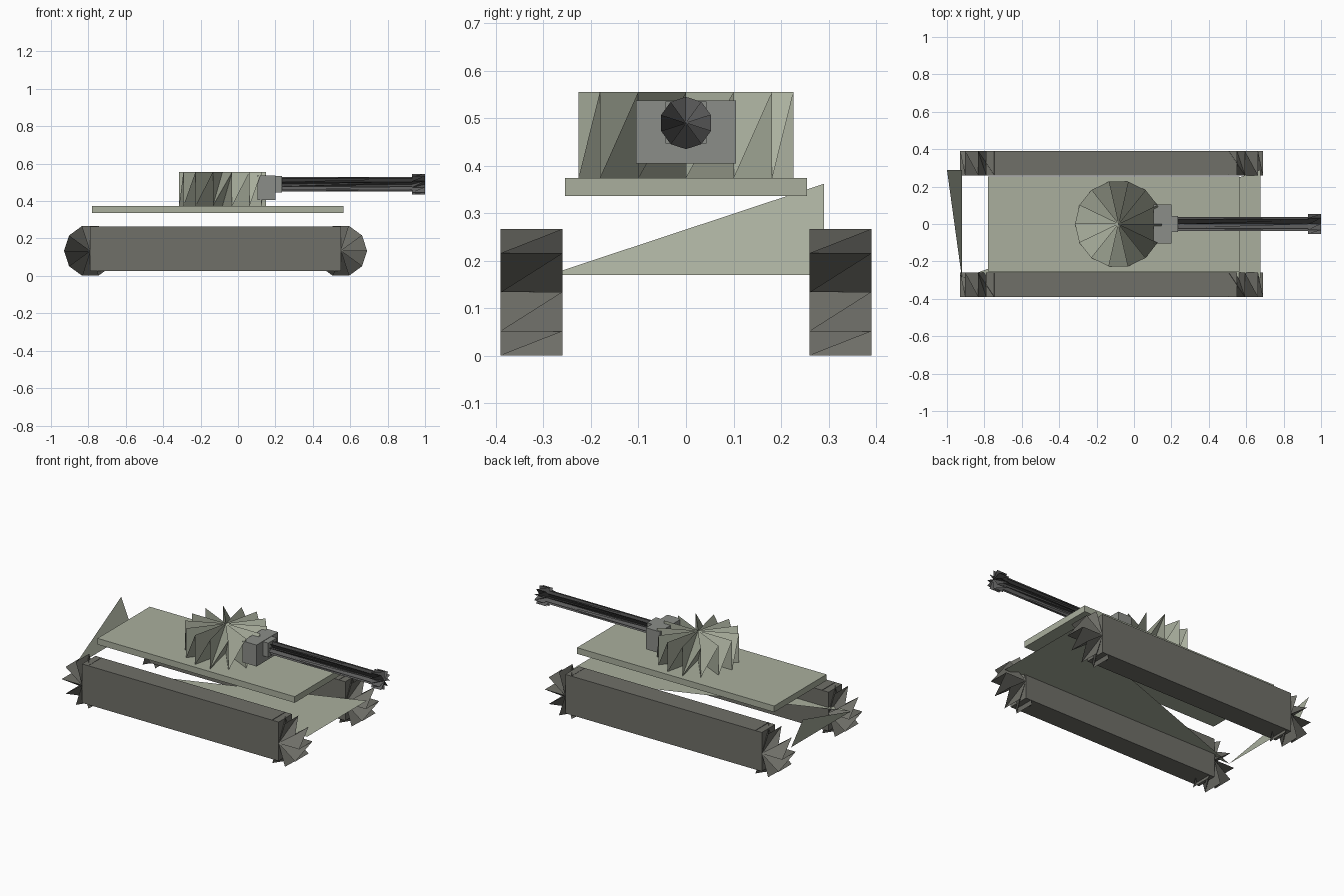
import bpy, math

if "Cube" in bpy.data.objects:
    bpy.data.objects.remove(bpy.data.objects["Cube"])


def material(name, rgb):
    m = bpy.data.materials.new(name)
    m.diffuse_color = (*rgb, 1)
    m.use_nodes = True
    m.node_tree.nodes["Principled BSDF"].inputs["Base Color"].default_value = m.diffuse_color
    return m


HULL = material("hull_green", (0.40, 0.43, 0.34))
TRACK = material("track_grey", (0.16, 0.16, 0.14))
STEEL = material("mantlet_grey", (0.26, 0.27, 0.25))
GUN = material("gun_grey", (0.11, 0.11, 0.11))


def mesh_object(name, verts, faces, mat):
    me = bpy.data.meshes.new(name)
    me.from_pydata(verts, [], faces)
    me.update()
    me.materials.append(mat)
    ob = bpy.data.objects.new(name, me)
    bpy.context.collection.objects.link(ob)
    return ob


def box(name, xr, yr, zr, mat):
    verts = [(x, y, z) for x in xr for y in yr for z in zr]
    faces = [(0, 1, 3, 2), (4, 6, 7, 5), (0, 4, 5, 1),
             (2, 3, 7, 6), (0, 2, 6, 4), (1, 5, 7, 3)]
    return mesh_object(name, verts, faces, mat)


def pleated_drum(name, axis, centre, radius, span, sides, mat):
    """Drum whose two fans fold over a zigzag rim, giving pointed pleats."""
    def place(u, v, w):
        a, b = centre
        if axis == 'z':
            return (a + u, b + v, w)
        if axis == 'y':
            return (a + u, w, b + v)
        return (w, a + v, b + u)

    lo, hi = span
    verts = [place(0, 0, lo), place(0, 0, hi)]
    for i in range(sides):
        t = 2 * math.pi * i / sides
        u, v = radius * math.cos(t), radius * math.sin(t)
        verts += [place(u, v, hi), place(u, v, lo)]
    n = 2 * sides
    faces = []
    for k in range(n):
        p, q = 2 + k, 2 + (k + 1) % n
        faces += [(1, p, q), (0, q, p)]
    return mesh_object(name, verts, faces, mat)


# Tracks with a pleated wheel at each end
for side, yr in (("right", (-0.39, -0.26)), ("left", (0.26, 0.39))):
    box("track_" + side, (-0.79, 0.55), yr, (0.025, 0.265), TRACK)
    for end, x in (("rear", -0.79), ("front", 0.55)):
        pleated_drum(f"track_wheel_{end}_{side}", 'y', (x, 0.134), 0.14,
                     yr, 10, TRACK)

# Open lower hull: one belly panel and one sloped rear panel
mesh_object("belly_panel",
            [(-0.92, -0.29, 0.17), (0.675, -0.29, 0.17), (0.675, 0.29, 0.17)],
            [(0, 2, 1)], HULL)
mesh_object("rear_panel",
            [(-0.92, -0.29, 0.17), (-0.92, 0.29, 0.17), (-1.0, 0.29, 0.362)],
            [(0, 2, 1)], HULL)

# Deck and turret
box("deck", (-0.78, 0.565), (-0.255, 0.255), (0.336, 0.374), HULL)
pleated_drum("turret", 'z', (-0.083, 0), 0.232, (0.374, 0.555), 14, HULL)

# Gun
box("mantlet", (0.105, 0.2), (-0.105, 0.105), (0.405, 0.537), STEEL)
box("gun_collar", (0.2, 0.236), (-0.043, 0.043), (0.447, 0.535), STEEL)
pleated_drum("barrel", 'x', (0, 0.49), 0.039, (0.2, 0.97), 10, GUN)
pleated_drum("muzzle", 'x', (0, 0.49), 0.055, (0.93, 1.0), 10, GUN)
